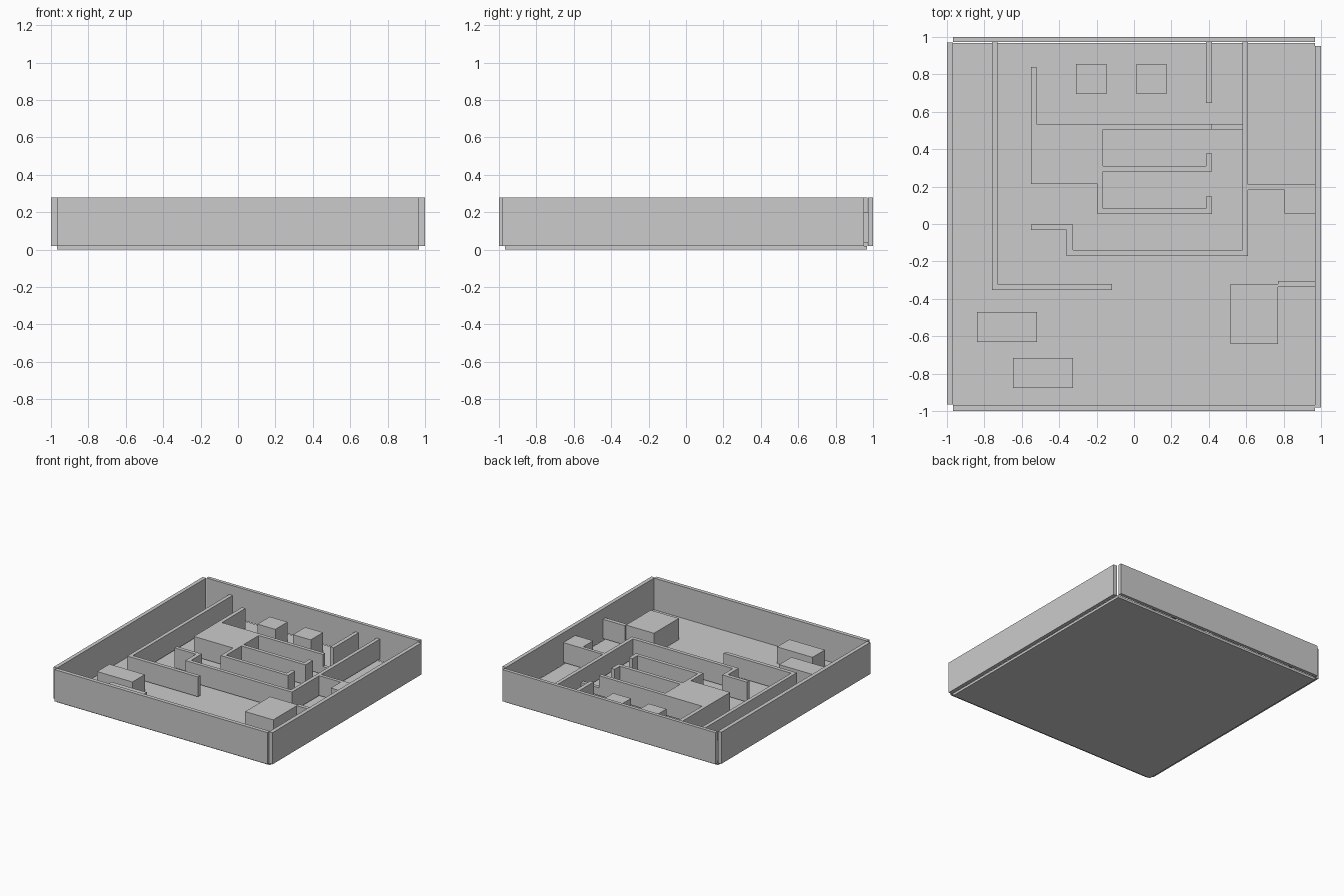
import bpy, bmesh


def prism(name, outline, z0, z1):
    """Extrude a flat outline (x, y points) from z0 up to z1."""
    bm = bmesh.new()
    face = bm.faces.new([bm.verts.new((x, y, z0)) for x, y in outline])
    top = bmesh.ops.extrude_face_region(bm, geom=[face])["geom"]
    verts = [v for v in top if isinstance(v, bmesh.types.BMVert)]
    bmesh.ops.translate(bm, verts=verts, vec=(0, 0, z1 - z0))
    bmesh.ops.recalc_face_normals(bm, faces=bm.faces[:])
    mesh = bpy.data.meshes.new(name)
    bm.to_mesh(mesh)
    bm.free()
    obj = bpy.data.objects.new(name, mesh)
    bpy.context.collection.objects.link(obj)
    return obj


def box(name, x0, x1, y0, y1, z0, z1):
    return prism(name, [(x0, y0), (x1, y0), (x1, y1), (x0, y1)], z0, z1)


FLOOR, RIM = 0.02, 0.28      # floor top, outer wall top
LOW, HIGH = 0.037, 0.2       # inner wall bottom and top

# Floor and outer walls
box("floor", -0.968, 0.967, -0.968, 0.967, 0, FLOOR)
box("back_wall", -0.967, 0.967, 0.972, 1.0, FLOOR, RIM)
box("front_wall", -0.967, 0.967, -1.0, -0.968, FLOOR, RIM)
box("left_wall", -1.0, -0.968, -0.965, 0.97, FLOOR, RIM)
box("right_wall", 0.968, 1.0, -0.98, 0.953, FLOOR, RIM)

# Long L-shaped wall on the left
prism("left_corridor_wall", [
    (-0.76, 0.972), (-0.76, -0.353), (-0.117, -0.353), (-0.117, -0.322),
    (-0.73, -0.322), (-0.73, 0.972)], LOW, HIGH)

# Stepped wall running from the back to the centre
prism("stepped_wall", [
    (0.61, 0.972), (0.61, -0.17), (-0.36, -0.17), (-0.36, -0.033),
    (-0.552, -0.033), (-0.552, -0.003), (-0.327, -0.003), (-0.327, -0.14),
    (0.58, -0.14), (0.58, 0.972)], LOW, HIGH)

# Solid block with its comb of hooked walls
prism("block_with_stalls", [
    (-0.552, 0.84), (-0.552, 0.215), (-0.195, 0.215), (-0.195, 0.053),
    (0.417, 0.053), (0.417, 0.147), (0.385, 0.147), (0.385, 0.083),
    (-0.165, 0.083), (-0.165, 0.28), (0.417, 0.28), (0.417, 0.376),
    (0.385, 0.376), (0.385, 0.31), (-0.165, 0.31), (-0.165, 0.505),
    (0.417, 0.505), (0.417, 0.535), (-0.52, 0.535), (-0.52, 0.84)], LOW, HIGH)
box("door_sill", 0.417, 0.58, 0.505, 0.535, LOW, 0.1)
box("back_stub_wall", 0.385, 0.417, 0.647, 0.972, LOW, HIGH)

# Right side: wall with a solid corner, and block joined by a short wall
prism("right_corner_wall", [
    (0.61, 0.21), (0.61, 0.183), (0.805, 0.183), (0.805, 0.055),
    (0.968, 0.055), (0.968, 0.21)], LOW, HIGH)
box("right_block", 0.515, 0.77, -0.642, -0.32, FLOOR, 0.195)
box("right_block_wall", 0.77, 0.968, -0.337, -0.305, LOW, 0.195)

# Free-standing boxes
for i, (x, y, w, top) in enumerate([
        (-0.31, 0.695, 0.162, 0.182), (0.013, 0.695, 0.162, 0.182),
        (-0.84, -0.63, 0.322, 0.157), (-0.648, -0.877, 0.322, 0.157)]):
    box(f"furniture_box_{i + 1}", x, x + w, y, y + 0.16, FLOOR, top)
